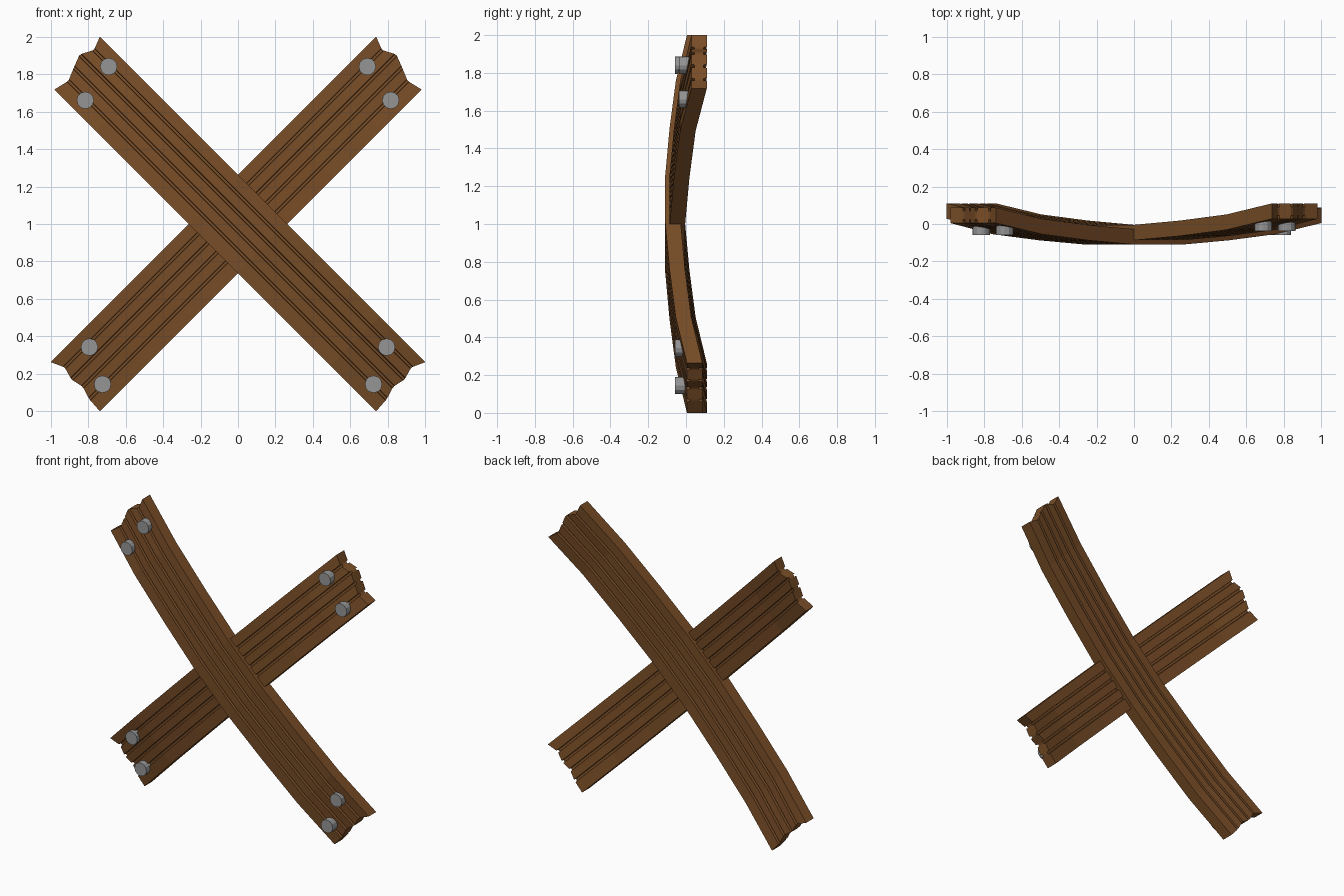
import bpy, bmesh, math
from mathutils import Matrix, Vector

cube = bpy.data.objects.get("Cube")
if cube:
    bpy.data.objects.remove(cube, do_unlink=True)


def make_material(name, color):
    mat = bpy.data.materials.new(name)
    mat.use_nodes = True
    mat.diffuse_color = color
    mat.node_tree.nodes["Principled BSDF"].inputs["Base Color"].default_value = color
    return mat


wood = make_material("brown wood", (0.188, 0.074, 0.020, 1))
metal = make_material("grey metal", (0.30, 0.30, 0.30, 1))

ROOT2 = math.sqrt(2)
HALF_THICK = 0.041
GROOVE_DEPTH = 0.018

# Board edges across the plank, and the ragged length at each end
SEAMS = [-0.186, -0.113, -0.042, 0.028, 0.100, 0.186]
LOWER_END = [1.228, 1.195, 1.215, 1.200, 1.222, 1.228]
UPPER_END = [1.228, 1.200, 1.237, 1.210, 1.180, 1.200]

# Distance along the plank and backward bend
BEND = [(0.177, 0.0), (0.53, 0.023), (0.884, 0.056), (1.237, 0.115)]


def end_length(w, lengths):
    for i in range(len(SEAMS) - 1):
        if w <= SEAMS[i + 1]:
            f = (w - SEAMS[i]) / (SEAMS[i + 1] - SEAMS[i])
            return lengths[i] + f * (lengths[i + 1] - lengths[i])
    return lengths[-1]


def finish(bm, name, mat):
    bmesh.ops.recalc_face_normals(bm, faces=bm.faces[:])
    mesh = bpy.data.meshes.new(name)
    bm.to_mesh(mesh)
    bm.free()
    mesh.materials.append(mat)
    obj = bpy.data.objects.new(name, mesh)
    bpy.context.collection.objects.link(obj)
    return obj


def make_plank(name, side, y_mid):
    # Columns across the width: (position, half thickness), narrow slots at seams
    columns = [(SEAMS[0], HALF_THICK)]
    for w in SEAMS[1:-1]:
        columns += [(w - 0.009, HALF_THICK), (w - 0.007, HALF_THICK - GROOVE_DEPTH),
                    (w + 0.007, HALF_THICK - GROOVE_DEPTH), (w + 0.009, HALF_THICK)]
    columns.append((SEAMS[-1], HALF_THICK))

    rings = [(-t, b) for t, b in reversed(BEND)] + BEND
    bm = bmesh.new()
    grid = []
    for r, (t, bend) in enumerate(rings):
        row = []
        for w, half in columns:
            along = t
            if r == 0:
                along = -end_length(w, LOWER_END)
            elif r == len(rings) - 1:
                along = end_length(w, UPPER_END)
            x = side * (along + w) / ROOT2
            z = 1 + (along - w) / ROOT2
            row.append([bm.verts.new((x, y_mid + bend + s * half, z)) for s in (-1, 1)])
        grid.append(row)

    last = len(columns) - 1
    for a, b in zip(grid, grid[1:]):
        for c in range(last):
            for s in (0, 1):
                bm.faces.new((a[c][s], a[c + 1][s], b[c + 1][s], b[c][s]))
        for c in (0, last):
            bm.faces.new((a[c][0], a[c][1], b[c][1], b[c][0]))
    for row in (grid[0], grid[-1]):
        for c in range(last):
            bm.faces.new((row[c][0], row[c + 1][0], row[c + 1][1], row[c][1]))
    return finish(bm, name, wood)


def make_bolt(name, x, y, z):
    bm = bmesh.new()
    place = Matrix.Translation(Vector((x, y, z))) @ Matrix.Rotation(math.pi / 2, 4, 'X')
    bmesh.ops.create_cone(bm, cap_ends=True, segments=12, radius1=0.046,
                          radius2=0.046, depth=0.055, matrix=place)
    return finish(bm, name, metal)


# Crossed planks, one just ahead of the other, each with two bolts per end
BOLTS = [(0.69, 1.84), (0.815, 1.66), (-0.793, 0.343), (-0.723, 0.145)]
for label, side, y_mid in (("front", -1, -0.069), ("back", 1, -0.046)):
    make_plank(label + "_plank", side, y_mid)
    for i, (x, z) in enumerate(BOLTS):
        make_bolt(f"{label}_bolt_{i + 1}", side * x, y_mid + 0.037, z)
